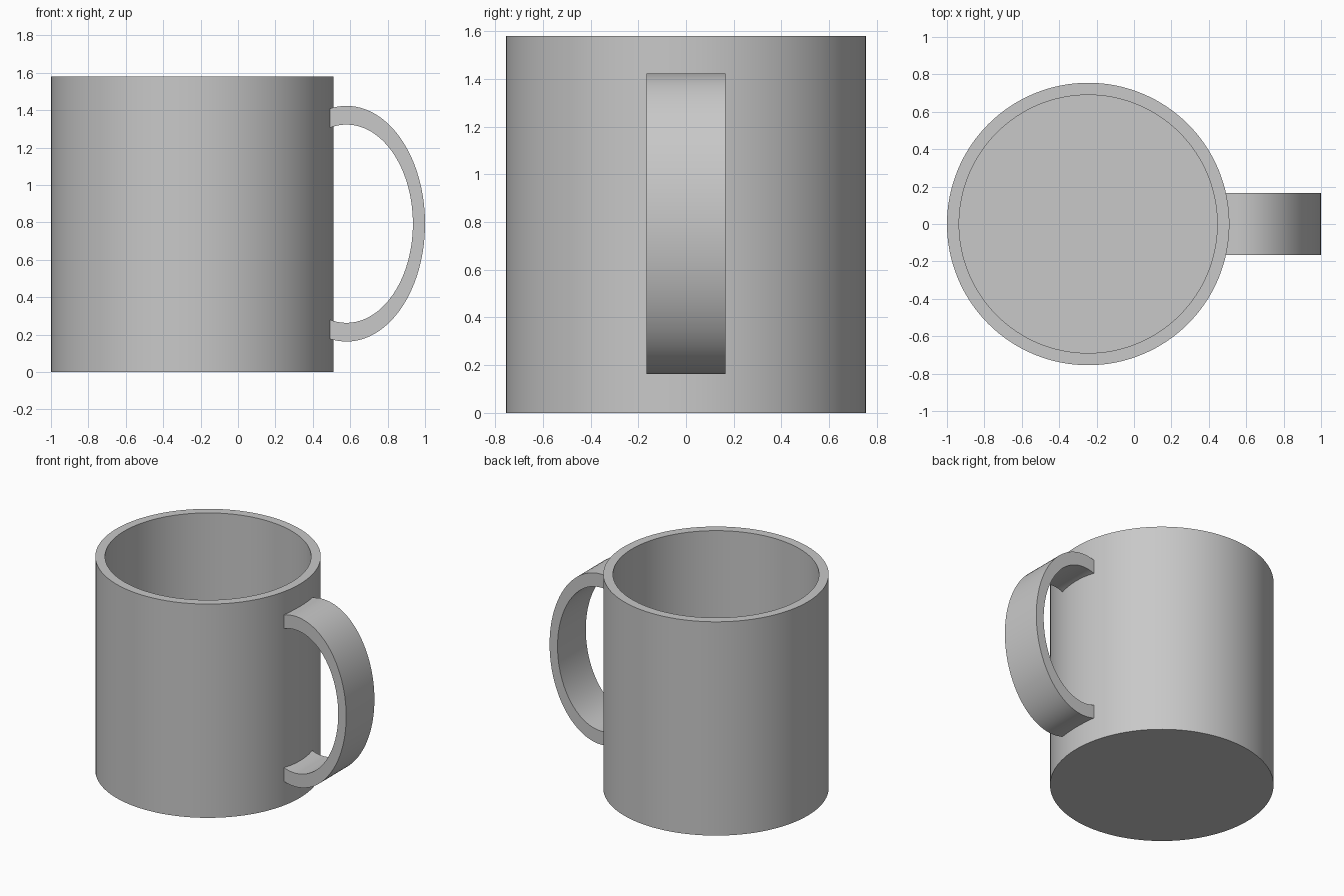
import bpy, bmesh, math

cube = bpy.data.objects.get("Cube")
if cube:
    bpy.data.objects.remove(cube, do_unlink=True)

# Dimensions
CUP_X, CUP_R, CUP_H, WALL = -0.245, 0.755, 1.58, 0.065
RING_X, RING_Z, HALF_WIDTH, END_X = 0.58, 0.793, 0.165, 0.465

grey = bpy.data.materials.new("plain grey")
grey.use_nodes = True
grey.diffuse_color = (0.58, 0.58, 0.58, 1)
bsdf = next(n for n in grey.node_tree.nodes if n.type == 'BSDF_PRINCIPLED')
bsdf.inputs["Base Color"].default_value = grey.diffuse_color


def finish(name, bm, x=0.0):
    bmesh.ops.recalc_face_normals(bm, faces=bm.faces)
    mesh = bpy.data.meshes.new(name)
    bm.to_mesh(mesh)
    bm.free()
    mesh.materials.append(grey)
    obj = bpy.data.objects.new(name, mesh)
    obj.location.x = x
    bpy.context.collection.objects.link(obj)
    bpy.ops.object.select_all(action='DESELECT')
    obj.select_set(True)
    bpy.context.view_layer.objects.active = obj
    bpy.ops.object.shade_smooth_by_angle(angle=math.radians(30))


def circle(bm, radius, z, n=128):
    return [bm.verts.new((radius * math.cos(i * math.tau / n),
                          radius * math.sin(i * math.tau / n), z)) for i in range(n)]


# Cup body: outer wall, flat rim, inner wall and floor
bm = bmesh.new()
inner_r = CUP_R - WALL
rings = [circle(bm, r, z) for r, z in
         ((CUP_R, 0), (CUP_R, CUP_H), (inner_r, CUP_H), (inner_r, WALL))]
for a, b in zip(rings, rings[1:]):
    for i in range(len(a)):
        j = (i + 1) % len(a)
        bm.faces.new((a[i], a[j], b[j], b[i]))
bm.faces.new(rings[0])
bm.faces.new(rings[-1])
finish("cup_body", bm, CUP_X)


# Handle: flat band along an elliptical arc, its ends set into the wall
def arc(rx, rz, n=64):
    limit = math.acos((END_X - RING_X) / rx)
    angles = [limit * (1 - 2 * i / n) for i in range(n + 1)]
    return [(RING_X + rx * math.cos(t), RING_Z + rz * math.sin(t)) for t in angles]


bm = bmesh.new()
sections = []
for outer, inner in zip(arc(0.42, 0.63), arc(0.355, 0.53)):
    sections.append([bm.verts.new((x, y, z)) for (x, z), y in
                     ((outer, -HALF_WIDTH), (outer, HALF_WIDTH),
                      (inner, HALF_WIDTH), (inner, -HALF_WIDTH))])
for a, b in zip(sections, sections[1:]):
    for i in range(4):
        j = (i + 1) % 4
        bm.faces.new((a[i], a[j], b[j], b[i]))
bm.faces.new(sections[0])
bm.faces.new(sections[-1])
finish("handle", bm)
